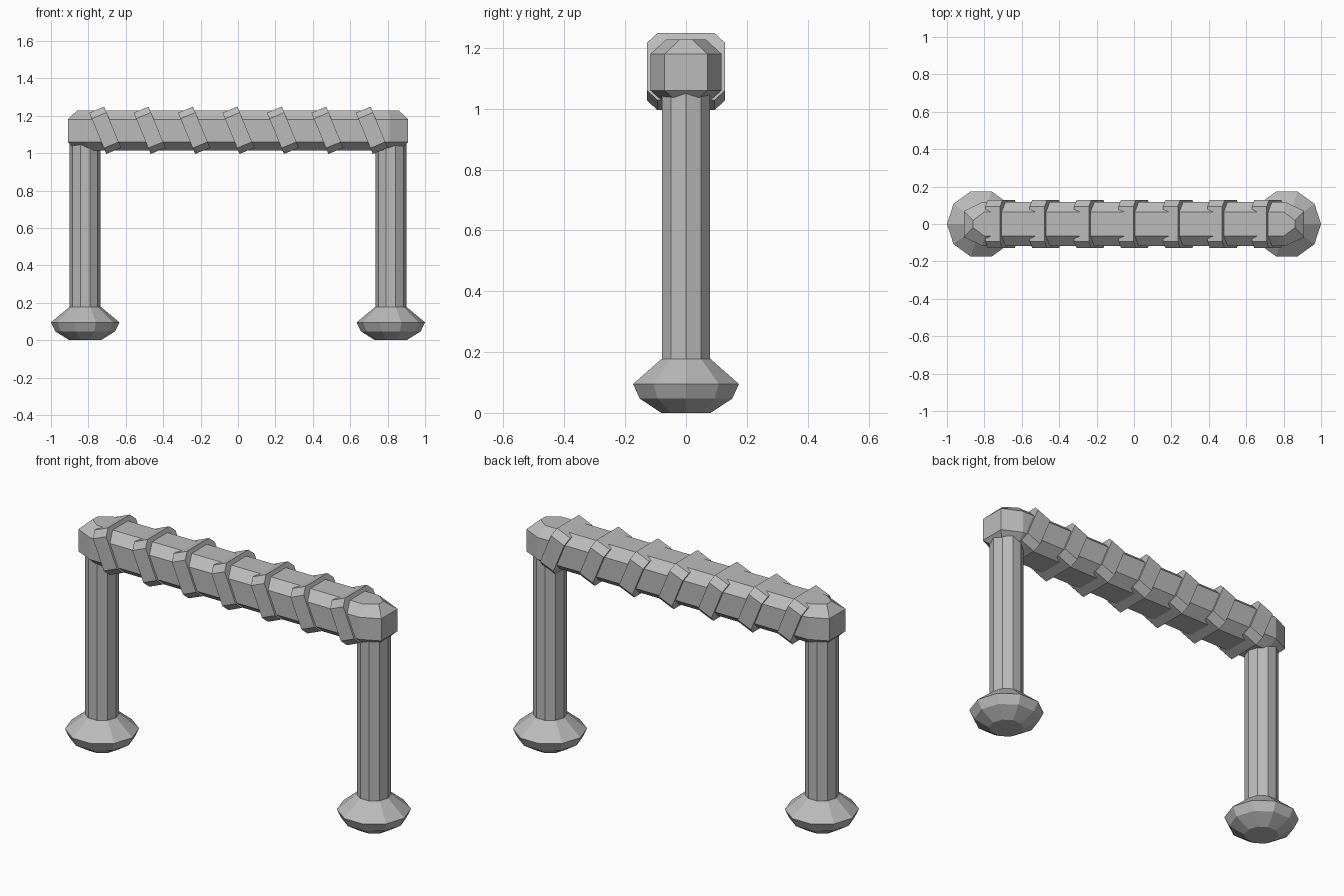
import bpy, bmesh, math
from mathutils import Matrix

if "Cube" in bpy.data.objects:
    bpy.data.objects.remove(bpy.data.objects["Cube"])

stone = bpy.data.materials.new("plain grey")
stone.diffuse_color = (0.5, 0.5, 0.5, 1)
stone.use_nodes = True
stone.node_tree.nodes["Principled BSDF"].inputs["Base Color"].default_value = stone.diffuse_color


def finish(bm, name):
    bmesh.ops.recalc_face_normals(bm, faces=bm.faces[:])
    me = bpy.data.meshes.new(name)
    bm.to_mesh(me)
    bm.free()
    me.materials.append(stone)
    ob = bpy.data.objects.new(name, me)
    bpy.context.collection.objects.link(ob)
    return ob


def loft(name, loops):
    """Skin a stack of equal-length vertex loops and cap both ends."""
    bm = bmesh.new()
    rings = [[bm.verts.new(p) for p in loop] for loop in loops]
    n = len(rings[0])
    for a, b in zip(rings, rings[1:]):
        for i in range(n):
            j = (i + 1) % n
            bm.faces.new((a[i], a[j], b[j], b[i]))
    bm.faces.new(rings[0][::-1])
    bm.faces.new(rings[-1])
    return finish(bm, name)


def lathe(name, x, profile, sides=10):
    return loft(name, [[(x + r * math.cos(i * math.tau / sides),
                         r * math.sin(i * math.tau / sides), z)
                        for i in range(sides)] for r, z in profile])


def plan(z, shoulder_x, shoulder_y, end_x, end_y):
    """Eight-sided plan outline of the beam at one height."""
    quarter = [(end_x, end_y), (shoulder_x, shoulder_y)]
    pts = quarter + [(-x, y) for x, y in quarter[::-1]]
    pts += [(-x, -y) for x, y in pts]
    return [(x, y, z) for x, y in pts]


# Posts with flattened round feet
for side, x in (("left", -0.817), ("right", 0.817)):
    lathe(side + "_foot", x, [(0.085, 0.0), (0.16, 0.047), (0.183, 0.095), (0.085, 0.177)])
    lathe(side + "_post", x, [(0.083, 0.15), (0.083, 1.1)])

# Cross beam with chamfered edges and tapered ends
loft("beam", [plan(1.015, 0.80, 0.065, 0.865, 0.02),
              plan(1.06, 0.81, 0.117, 0.91, 0.07),
              plan(1.18, 0.81, 0.117, 0.91, 0.07),
              plan(1.228, 0.80, 0.065, 0.86, 0.02)])

# Seven slanted bands wrapped around the beam
for k in range(7):
    bm = bmesh.new()
    bmesh.ops.create_cube(bm, size=1, matrix=Matrix.Diagonal((0.086, 0.256, 0.238, 1)))
    edges = [e for e in bm.edges if abs(e.verts[0].co.x - e.verts[1].co.x) > 0.01]
    bmesh.ops.bevel(bm, geom=edges, offset=0.034, segments=1, affect='EDGES')
    ob = finish(bm, "band_%d" % (k + 1))
    ob.location = (-0.71 + 0.2375 * k, 0, 1.122)
    ob.rotation_euler = (0, math.radians(-22.5), 0)
